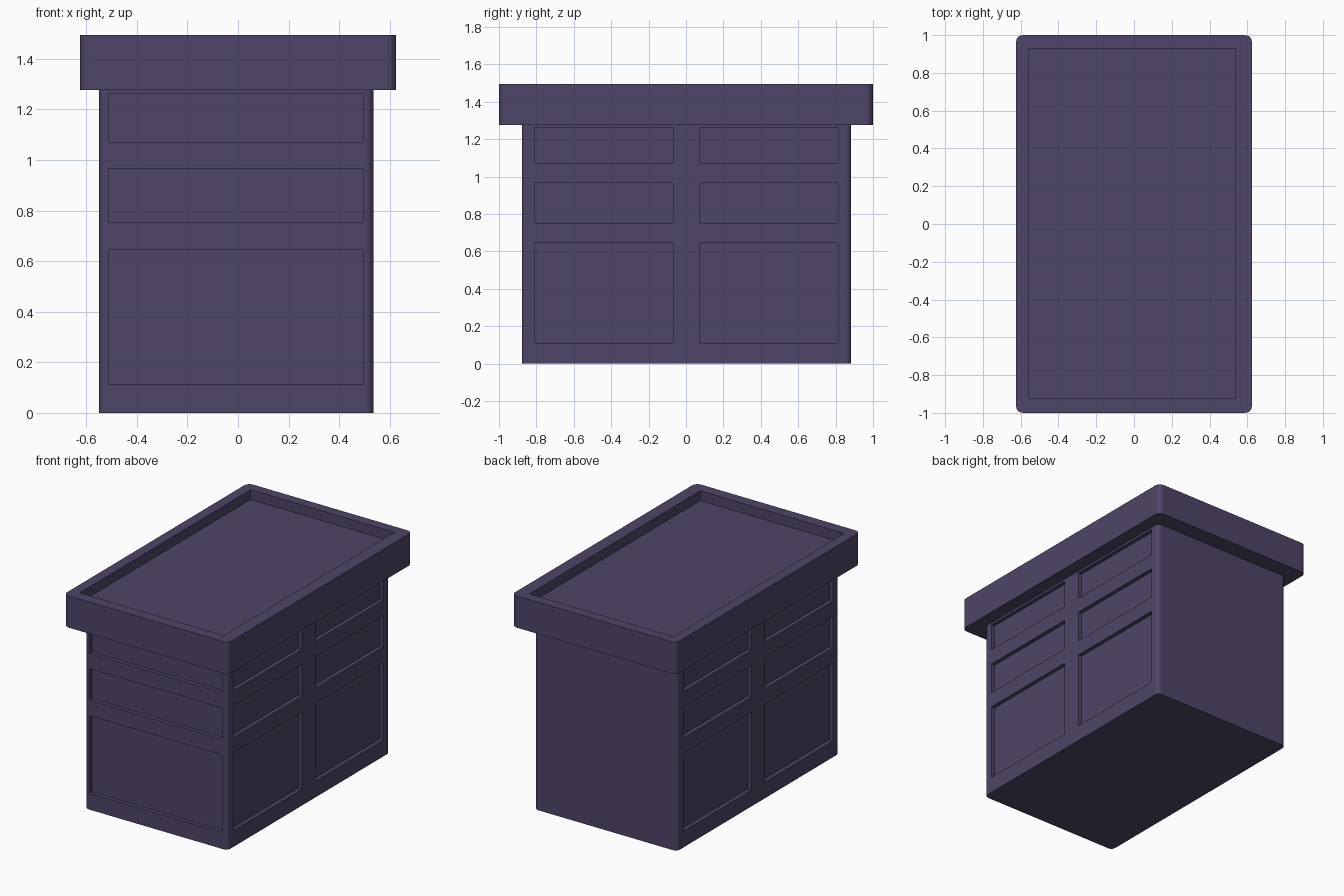
import bpy, bmesh
from mathutils import Matrix, Vector

if "Cube" in bpy.data.objects:
    bpy.data.objects.remove(bpy.data.objects["Cube"])

mat = bpy.data.materials.new("dark_purple")
mat.diffuse_color = (0.078, 0.058, 0.135, 1)
mat.use_nodes = True
mat.node_tree.nodes["Principled BSDF"].inputs["Base Color"].default_value = mat.diffuse_color


def box(name, lo, hi, radius=0.0):
    """Box between two corners, with optionally rounded vertical edges."""
    lo, hi = Vector(lo), Vector(hi)
    bm = bmesh.new()
    bmesh.ops.create_cube(bm, size=1, matrix=Matrix.Translation((lo + hi) / 2)
                          @ Matrix.Diagonal((hi - lo).to_4d()))
    if radius:
        upright = [e for e in bm.edges
                   if abs(e.verts[0].co.z - e.verts[1].co.z) > 1e-4]
        bmesh.ops.bevel(bm, geom=upright, offset=radius, segments=3,
                        profile=0.5, affect='EDGES')
    mesh = bpy.data.meshes.new(name)
    bm.to_mesh(mesh)
    bm.free()
    obj = bpy.data.objects.new(name, mesh)
    bpy.context.collection.objects.link(obj)
    mesh.materials.append(mat)
    return obj


def carve(target, cutters):
    """Subtract the cutters from the target, then remove them."""
    bpy.context.view_layer.objects.active = target
    for cutter in cutters:
        cutter.hide_render = True
        mod = target.modifiers.new("recess", 'BOOLEAN')
        mod.operation = 'DIFFERENCE'
        mod.solver = 'EXACT'
        mod.object = cutter
        bpy.ops.object.modifier_apply(modifier=mod.name)
        bpy.data.objects.remove(cutter)


# Cabinet body with recessed drawer and door panels
X0, X1, Y0, Y1 = -0.55, 0.535, -0.878, 0.883
TOP_Z, DEPTH, OUT = 1.277, 0.027, 0.1
body = box("cabinet_body", (X0, Y0, 0), (X1, Y1, TOP_Z), 0.03)

cutters = []
for z0, z1 in [(0.112, 0.645), (0.752, 0.967), (1.072, 1.262)]:
    # front row: one wide panel
    cutters.append(box("front_cut", (-0.512, Y0 - OUT, z0), (0.495, Y0 + DEPTH, z1)))
    # both sides: two panels each
    for y0, y1 in [(-0.81, -0.07), (0.075, 0.813)]:
        cutters.append(box("right_cut", (X1 - DEPTH, y0, z0), (X1 + OUT, y1, z1)))
        cutters.append(box("left_cut", (X0 - OUT, y0, z0), (X0 + DEPTH, y1, z1)))
carve(body, cutters)

# Overhanging counter top with a shallow tray
counter = box("counter_top", (-0.625, -1, TOP_Z), (0.625, 1, 1.495), 0.037)
carve(counter, [box("tray_cut", (-0.555, -0.923, 1.428), (0.538, 0.93, 1.6))])
